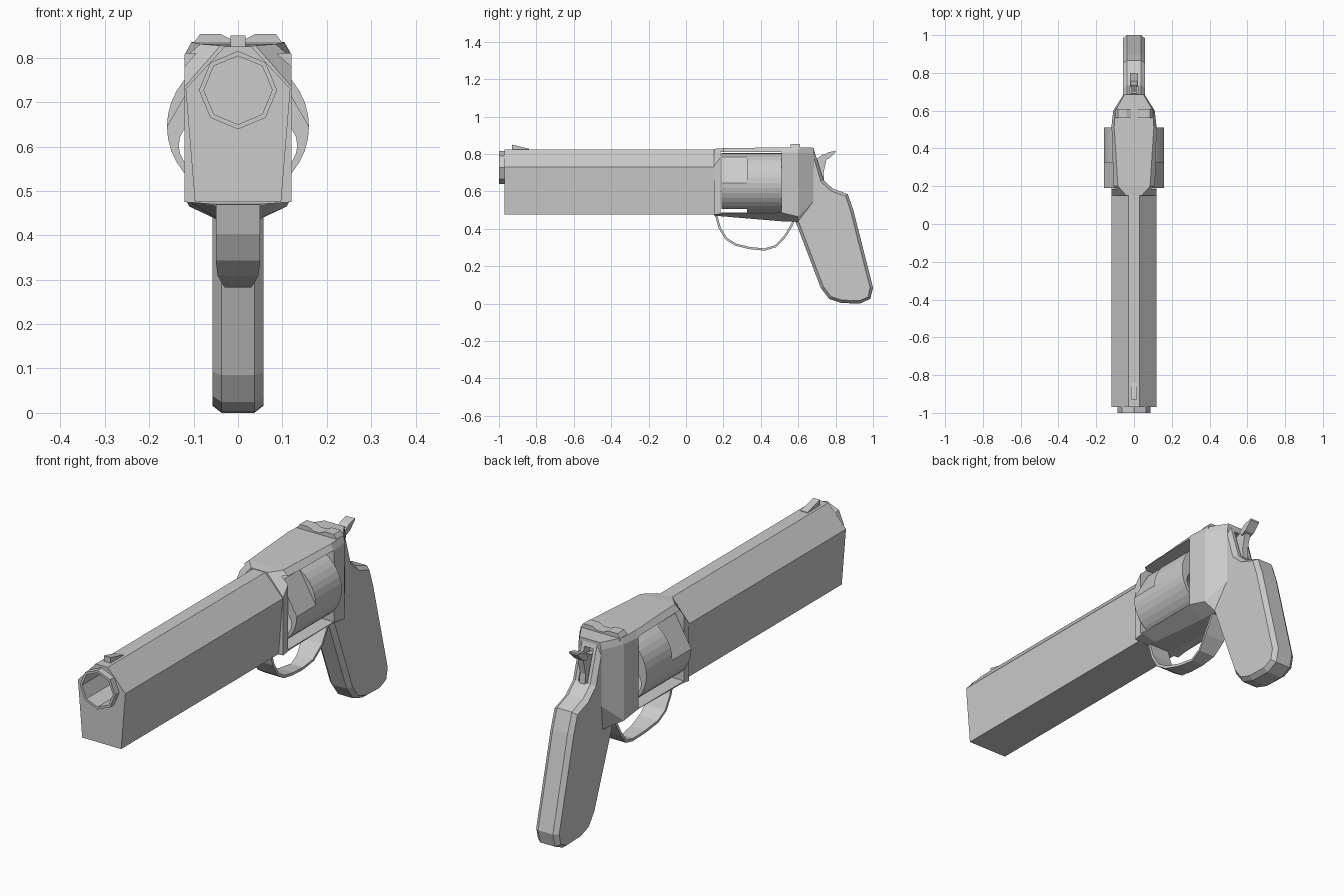
import bpy, bmesh, math
from mathutils import Matrix, Vector

if "Cube" in bpy.data.objects:
    bpy.data.objects.remove(bpy.data.objects["Cube"])

steel = bpy.data.materials.new("steel_grey")
steel.diffuse_color = (0.6, 0.6, 0.6, 1)
steel.use_nodes = True
steel.node_tree.nodes["Principled BSDF"].inputs["Base Color"].default_value = steel.diffuse_color


def finish(name, bm):
    bmesh.ops.recalc_face_normals(bm, faces=bm.faces[:])
    me = bpy.data.meshes.new(name)
    bm.to_mesh(me)
    bm.free()
    me.materials.append(steel)
    ob = bpy.data.objects.new(name, me)
    bpy.context.collection.objects.link(ob)
    return ob


def loft(name, rings):
    """Closed skin through rings of equal point count, capped at both ends."""
    bm = bmesh.new()
    vs = [[bm.verts.new(p) for p in r] for r in rings]
    n = len(vs[0])
    for a, b in zip(vs, vs[1:]):
        for i in range(n):
            j = (i + 1) % n
            bm.faces.new((a[i], a[j], b[j], b[i]))
    bm.faces.new(vs[0])
    bm.faces.new(vs[-1])
    return finish(name, bm)


def section(y, half):
    """Mirror a half outline (x, z) listed bottom to top."""
    return [(x, y, z) for x, z in half] + [(-x, y, z) for x, z in reversed(half)]


def plate(name, prof, hw):
    """Side profile (y, z) given thickness in x."""
    return loft(name, [[(s * hw, y, z) for y, z in prof] for s in (-1, 1)])


def rod(name, r, sides, y0, y1, x, z, turn=0):
    ang = [turn + 2 * math.pi * i / sides for i in range(sides)]
    return loft(name, [[(x + r * math.cos(a), y, z + r * math.sin(a)) for a in ang]
                       for y in (y0, y1)])


def box(name, x0, x1, y0, y1, z0, z1):
    return loft(name, [[(x0, y, z0), (x1, y, z0), (x1, y, z1), (x0, y, z1)] for y in (y0, y1)])


def cut(ob, *cutters):
    for c in cutters:
        c.hide_render = True
        m = ob.modifiers.new("cut", 'BOOLEAN')
        m.operation, m.solver, m.object = 'DIFFERENCE', 'EXACT', c
    bpy.context.view_layer.update()
    dg = bpy.context.evaluated_depsgraph_get()
    me = bpy.data.meshes.new_from_object(ob.evaluated_get(dg))
    ob.modifiers.clear()
    ob.data = me
    for c in cutters:
        bpy.data.objects.remove(c)


# Barrel shroud and octagonal muzzle, bored out
BORE_Z = 0.727
half = [(0.097, 0.475), (0.118, 0.73), (0.03, 0.825)]
barrel = loft("barrel", [section(y, half) for y in (-0.97, 0.16)])
cut(barrel, rod("bore_cutter", 0.077, 8, -1.1, -0.75, 0, BORE_Z))
muzzle = rod("muzzle_ring", 0.088, 8, -1.0, -0.96, 0, BORE_Z)
cut(muzzle, rod("muzzle_cutter", 0.077, 8, -1.1, -0.9, 0, BORE_Z))

# Frame lofted along y, with the cylinder window and hammer slot cut through
frame = loft("frame", [
    section(0.15, [(0.05, 0.470), (0.12, 0.475), (0.12, 0.735), (0.04, 0.827)]),
    section(0.20, [(0.05, 0.466), (0.12, 0.482), (0.12, 0.800), (0.085, 0.831)]),
    section(0.51, [(0.05, 0.440), (0.12, 0.486), (0.12, 0.808), (0.105, 0.835)]),
    section(0.60, [(0.05, 0.437), (0.11, 0.465), (0.11, 0.808), (0.10, 0.835)]),
    section(0.685, [(0.05, 0.437), (0.055, 0.550), (0.056, 0.800), (0.05, 0.833)])])


def slot():
    return box("slot_cutter", -0.022, 0.022, 0.655, 0.80, 0.66, 0.80)


cut(frame, box("window_cutter", -0.3, 0.3, 0.185, 0.51, 0.488, 0.81), slot())

# Cylinder with three through chambers and three flat flutes
AX, R = 0.645, 0.16
drum = rod("cylinder", R, 36, 0.19, 0.51, 0, AX)
cutters = []
for k in range(3):
    a = math.radians(-30 + 120 * k)
    cutters.append(rod("chamber_cutter", 0.06, 20, 0.1, 0.6,
                       0.085 * math.cos(a), AX + 0.085 * math.sin(a)))
    flute = box("flute_cutter", R * math.cos(math.pi / 6), 0.3, 0.1, 0.325, -0.1, 0.1)
    flute.data.transform(Matrix.Translation((0, 0, AX)) @
                         Matrix.Rotation(-math.radians(30 + 120 * k), 4, 'Y'))
    cutters.append(flute)
cut(drum, *cutters)

# Grip: side profile with chamfered cheeks
prof = [(0.585, 0.44), (0.72, 0.085), (0.765, 0.025), (0.83, 0.003), (0.93, 0.0),
        (0.985, 0.025), (1.0, 0.085), (0.895, 0.50), (0.865, 0.585), (0.785, 0.615),
        (0.735, 0.66), (0.685, 0.82), (0.63, 0.82), (0.60, 0.60)]
grip = plate("grip", prof, 0.037)
bm = bmesh.new()
bm.from_mesh(grip.data)
caps = [f for f in bm.faces if abs(f.normal.x) > 0.9]
bmesh.ops.inset_individual(bm, faces=caps, thickness=0.016, depth=0.02)
bm.to_mesh(grip.data)
bm.free()
cut(grip, slot())

# Hammer body and wider thumb spur
plate("hammer", [(0.66, 0.65), (0.74, 0.65), (0.735, 0.70), (0.75, 0.765),
                 (0.77, 0.80), (0.735, 0.80), (0.70, 0.775), (0.66, 0.77)], 0.014)
plate("hammer_spur", [(0.735, 0.765), (0.765, 0.775), (0.80, 0.81),
                      (0.80, 0.818), (0.76, 0.808), (0.725, 0.785)], 0.022)

# Trigger guard: ribbon that narrows toward the bottom
path = [(0.16, 0.475, .05), (0.18, 0.405, .05), (0.215, 0.347, .05), (0.265, 0.315, .046),
        (0.34, 0.297, .036), (0.42, 0.289, .03), (0.48, 0.307, .04), (0.53, 0.36, .05),
        (0.56, 0.41, .05), (0.58, 0.45, .05)]
rings = []
for i, (y, z, w) in enumerate(path):
    p, q = path[max(i - 1, 0)], path[min(i + 1, len(path) - 1)]
    d = Vector((q[0] - p[0], q[1] - p[1])).normalized() * 0.006
    rings.append([(s * w, y - t * d.y, z + t * d.x)
                  for s, t in ((-1, -1), (1, -1), (1, 1), (-1, 1))])
loft("trigger_guard", rings)

# Sights
plate("front_sight", [(-0.93, 0.82), (-0.93, 0.85), (-0.90, 0.843), (-0.84, 0.828),
                      (-0.84, 0.82)], 0.017)
notch = [(0.10, 0.825), (0.098, 0.836), (0.085, 0.854), (0.04, 0.854), (0.016, 0.842)]
loft("rear_sight", [section(y, notch) for y in (0.56, 0.61)])
